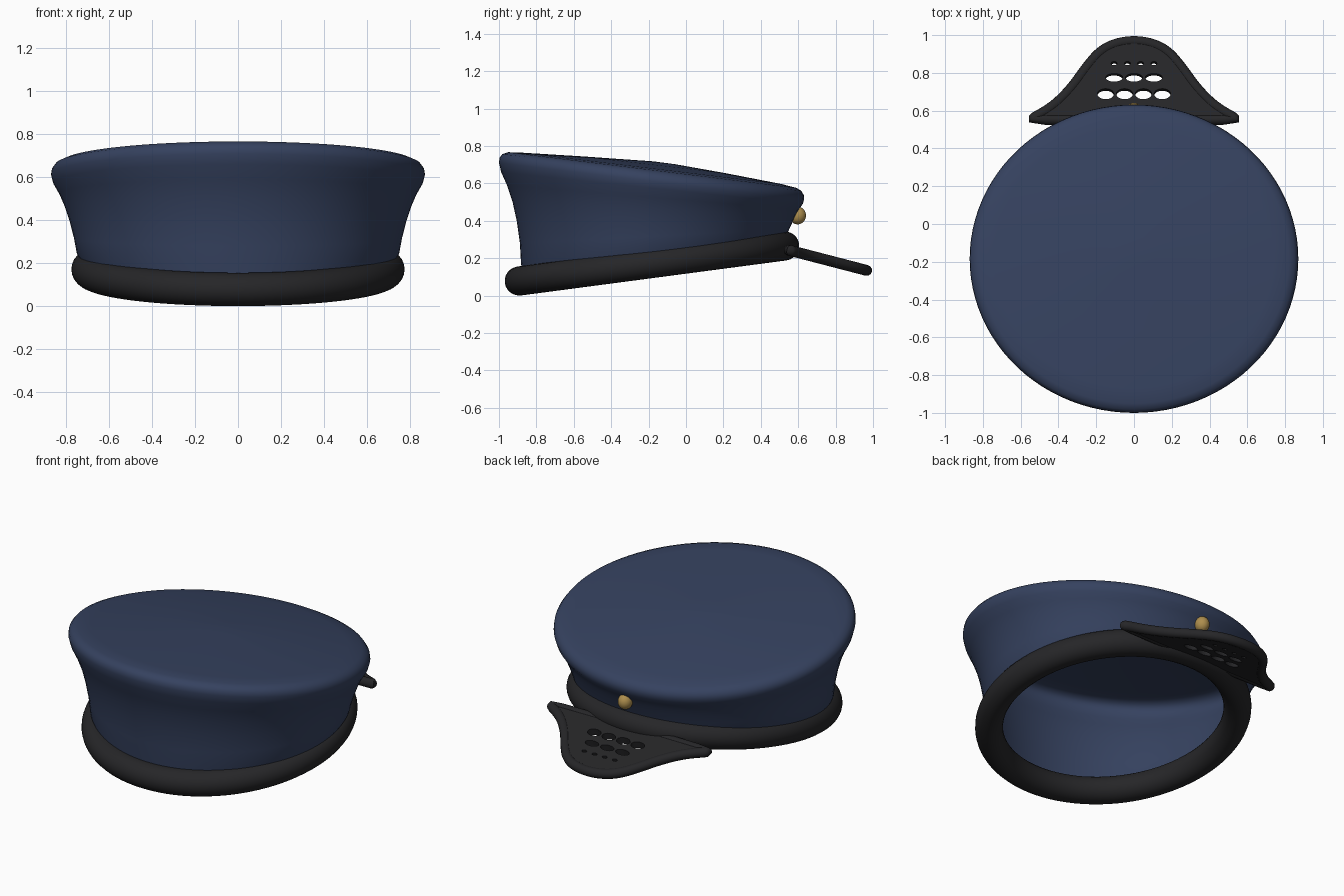
import bpy, bmesh, math
from math import sin, cos, pi, tau

if "Cube" in bpy.data.objects:
    bpy.data.objects.remove(bpy.data.objects["Cube"])


def material(name, rgb):
    m = bpy.data.materials.new(name)
    m.diffuse_color = (*rgb, 1)
    m.use_nodes = True
    m.node_tree.nodes["Principled BSDF"].inputs["Base Color"].default_value = m.diffuse_color
    return m


navy = material("navy_cloth", (0.036, 0.054, 0.115))
black = material("black_leather", (0.019, 0.019, 0.021))
gold = material("gold_metal", (0.42, 0.27, 0.075))


def mesh_object(name, bm, mat):
    me = bpy.data.meshes.new(name)
    bm.to_mesh(me)
    bm.free()
    for p in me.polygons:
        p.use_smooth = True
    ob = bpy.data.objects.new(name, me)
    bpy.context.collection.objects.link(ob)
    me.materials.append(mat)
    return ob


def bridge(bm, a, b):
    n = len(a)
    for i in range(n):
        j = (i + 1) % n
        bm.faces.new((a[i], a[j], b[j], b[i]))


# Crown: tilted oval rings (half width, back y, front y, back z, front z)
N = 96
rings = [
    (0.71, -0.87, 0.52, 0.10, 0.26),
    (0.75, -0.882, 0.54, 0.17, 0.325),
    (0.763, -0.888, 0.552, 0.28, 0.355),
    (0.783, -0.905, 0.568, 0.40, 0.39),
    (0.805, -0.927, 0.583, 0.50, 0.425),
    (0.832, -0.957, 0.603, 0.59, 0.46),
    (0.86, -0.988, 0.624, 0.66, 0.49),
    (0.87, -1.0, 0.632, 0.71, 0.515),
    (0.866, -0.997, 0.63, 0.737, 0.537),
    (0.85, -0.982, 0.617, 0.757, 0.56),
    (0.82, -0.95, 0.59, 0.767, 0.576),
    (0.74, -0.87, 0.51, 0.764, 0.597),
    (0.42, -0.56, 0.21, 0.745, 0.655),
    (0.12, -0.29, -0.06, 0.726, 0.703),
]
bm = bmesh.new()
prev = None
for rx, yb, yf, zb, zf in rings:
    ring = []
    for i in range(N):
        a = tau * i / N
        s = sin(a)
        ring.append(bm.verts.new((rx * cos(a), (yb + yf) / 2 + (yf - yb) / 2 * s,
                                  (zb + zf) / 2 + (zf - zb) / 2 * s)))
    if prev:
        bridge(bm, prev, ring)
    prev = ring
apex = bm.verts.new((0, -0.175, 0.718))
for i in range(N):
    bm.faces.new((prev[i], prev[(i + 1) % N], apex))
mesh_object("crown", bm, navy)

# Head band: rounded tilted ring
bpy.ops.mesh.primitive_torus_add(major_segments=96, minor_segments=24, major_radius=0.697,
                                 minor_radius=0.078, location=(0, -0.182, 0.172),
                                 rotation=(math.atan(0.132), 0, 0))
band = bpy.context.object
band.name = "head_band"
band.scale = (1, 1.024, 1.0)
band.data.materials.append(black)
bpy.ops.object.shade_smooth_by_angle(angle=math.radians(60))

# Button on the crown above the visor
bpy.ops.mesh.primitive_uv_sphere_add(segments=24, ring_count=16, radius=0.047,
                                     location=(0, 0.597, 0.428))
button = bpy.context.object
button.name = "badge_button"
button.scale = (0.9, 0.95, 1.0)
button.data.materials.append(gold)
bpy.ops.object.shade_smooth_by_angle(angle=math.radians(60))

# Visor: bell-shaped plate with slots, plus a rounded rim
Y0, Z0, TILT = 0.55, 0.243, math.atan(0.26)


def flat(pts):
    return [(x, (y - Y0) / cos(TILT)) for x, y in pts]


half = [(0, 0.97), (0.10, 0.955), (0.18, 0.912), (0.25, 0.83), (0.32, 0.73),
        (0.40, 0.645), (0.47, 0.595), (0.53, 0.563), (0.535, 0.55)]
outline = flat([(-x, y) for x, y in reversed(half[1:])] + half)


def curve_object(name, loops, dims, bevel, extrude=0.0):
    cu = bpy.data.curves.new(name, 'CURVE')
    cu.dimensions = dims
    cu.fill_mode = 'BOTH' if dims == '2D' else 'FULL'
    cu.bevel_depth = bevel
    cu.bevel_resolution = 4
    cu.extrude = extrude
    for pts in loops:
        sp = cu.splines.new('POLY')
        sp.points.add(len(pts) - 1)
        for p, (x, y) in zip(sp.points, pts):
            p.co = (x, y, 0, 1)
        sp.use_cyclic_u = True
    ob = bpy.data.objects.new(name, cu)
    bpy.context.collection.objects.link(ob)
    ob.location = (0, Y0, Z0)
    ob.rotation_euler = (-TILT, 0, 0)
    cu.materials.append(black)
    bpy.ops.object.select_all(action='DESELECT')
    ob.select_set(True)
    bpy.context.view_layer.objects.active = ob
    bpy.ops.object.convert(target='MESH')
    bpy.ops.object.shade_smooth_by_angle(angle=math.radians(45))


def slot(x, y, w, h, k=20):
    return flat([(x + w * cos(tau * i / k), y + h * sin(tau * i / k)) for i in range(k)])


# Slot rows: centre y, hole centres, half sizes
rows = [(0.845, (-0.105, -0.035, 0.035, 0.105), 0.016, 0.010),
        (0.770, (-0.105, 0.0, 0.105), 0.045, 0.022),
        (0.683, (-0.15, -0.05, 0.05, 0.15), 0.044, 0.028)]
holes = [slot(x, y, w, h) for y, xs, w, h in rows for x in xs]
curve_object("visor_plate", [outline] + holes, '2D', 0.0, 0.022)


def smooth_loop(pts, rounds=2):
    for _ in range(rounds):
        new = []
        for (ax, ay), (bx, by) in zip(pts, pts[1:] + pts[:1]):
            new += [(ax * .75 + bx * .25, ay * .75 + by * .25),
                    (ax * .25 + bx * .75, ay * .25 + by * .75)]
        pts = new
    return pts


curve_object("visor_rim", [smooth_loop(outline)], '3D', 0.029)
